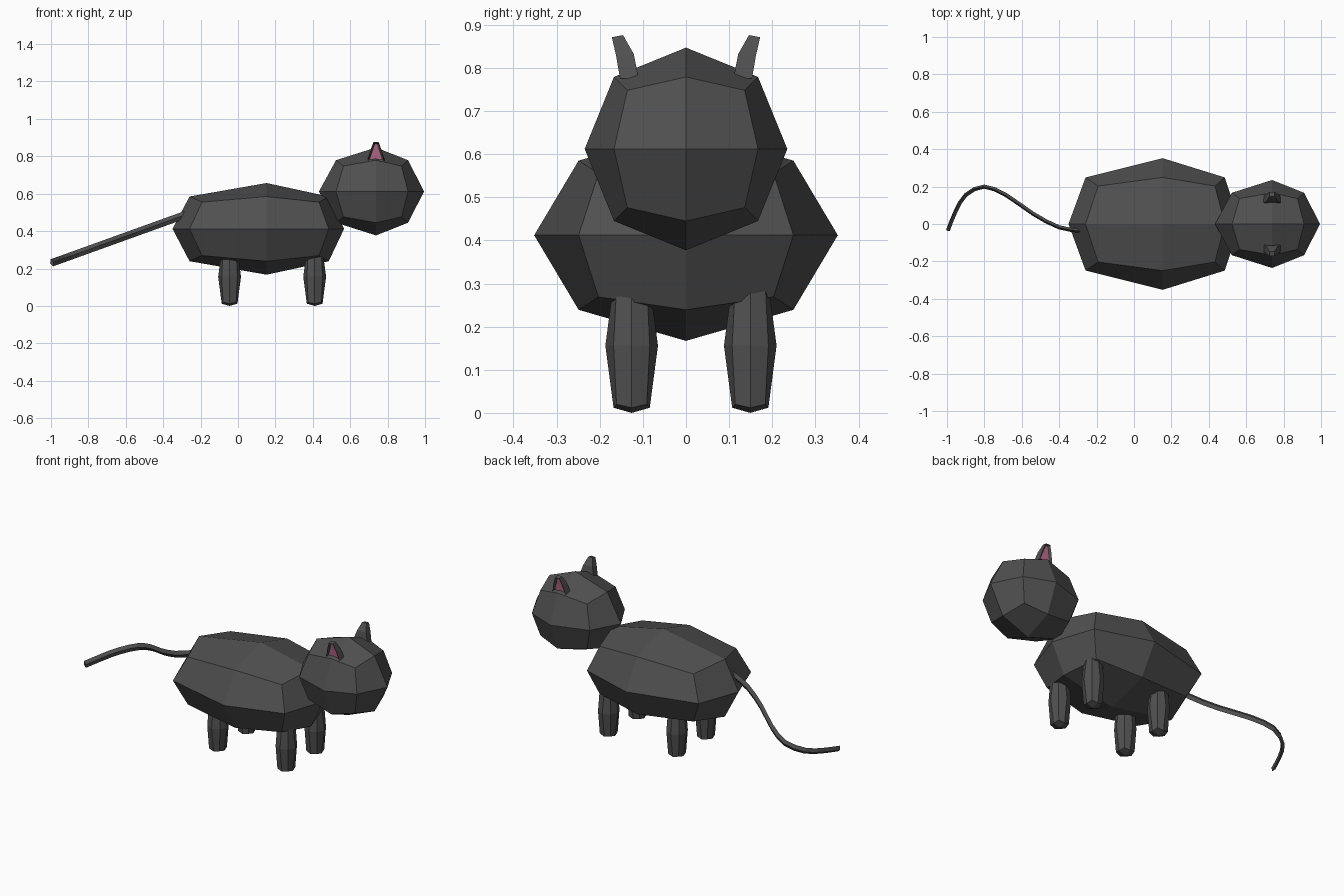
import bpy, bmesh
from mathutils import Vector

if "Cube" in bpy.data.objects:
    bpy.data.objects.remove(bpy.data.objects["Cube"])


def material(name, rgb):
    m = bpy.data.materials.new(name)
    m.diffuse_color = (*rgb, 1)
    m.use_nodes = True
    m.node_tree.nodes["Principled BSDF"].inputs["Base Color"].default_value = m.diffuse_color
    return m


FUR = material("dark_fur", (0.08, 0.08, 0.08))
PINK = material("inner_ear_pink", (0.5, 0.16, 0.27))


def finish(name, bm, mats=(FUR,)):
    bmesh.ops.recalc_face_normals(bm, faces=bm.faces)
    me = bpy.data.meshes.new(name)
    bm.to_mesh(me)
    bm.free()
    for m in mats:
        me.materials.append(m)
    ob = bpy.data.objects.new(name, me)
    bpy.context.collection.objects.link(ob)
    return ob


def quad_ball(name, centre, neg, pos):
    """Cube split once; neg/pos give per-axis offsets for (face, edge, corner) points."""
    bm = bmesh.new()
    bmesh.ops.create_cube(bm, size=2)
    bmesh.ops.subdivide_edges(bm, edges=bm.edges[:], cuts=1, use_grid_fill=True)
    for v in bm.verts:
        s = [round(c) for c in v.co]
        kind = sum(map(abs, s)) - 1
        v.co = Vector(centre) + Vector(
            [0 if c == 0 else pos[i][kind] if c > 0 else -neg[i][kind]
             for i, c in enumerate(s)])
    return finish(name, bm)


def loft(rings):
    """Skin equal-length rings and cap both ends."""
    bm = bmesh.new()
    rows = [[bm.verts.new(p) for p in r] for r in rings]
    n = len(rows[0])
    for a, b in zip(rows, rows[1:]):
        for i in range(n):
            j = (i + 1) % n
            bm.faces.new((a[i], a[j], b[j], b[i]))
    bm.faces.new(rows[0])
    bm.faces.new(rows[-1])
    bmesh.ops.recalc_face_normals(bm, faces=bm.faces)
    return bm


# Body and head: stretched low-poly balls
by, bz = (.352, .249, .203), (.245, .173, .143)
quad_ball("body", (.153, 0, .412), [(.503, .412, .345), by, bz],
          [(.414, .332, .28), by, bz])
hr = (.235, .167, .136)
quad_ball("head", (.738, 0, .612), [(.305, .214, .174), hr, hr],
          [(.257, .171, .136), hr, hr])

# Four legs
lr, lz = (.061, .042, .035), (.156, .144, .136)
for xn, x in (("rear", -.045), ("front", .41)):
    for yn, y in (("right", -.126), ("left", .149)):
        quad_ball(f"{xn}_{yn}_leg", (x, y, .156), [lr, lr, lz], [lr, lr, lz])

# Ears: tapered, curved on the inner side, pink recess on the outer side
EX = .738
for name, s in (("right_ear", -1), ("left_ear", 1)):
    rings = []
    for wo, yo, zo, wi, yi, zi in ((.043, .153, .775, .048, .110, .775),
                                   (.030, .162, .828, .030, .121, .832),
                                   (.014, .172, .871, .014, .146, .876)):
        rings.append([(EX - wo, s * yo, zo), (EX + wo, s * yo, zo),
                      (EX + wi, s * yi, zi), (EX - wi, s * yi, zi)])
    bm = loft(rings)
    outer = [f for f in bm.faces if f.normal.y * s > .8]
    bmesh.ops.inset_region(bm, faces=outer, thickness=.011, depth=-.01)
    for f in outer:
        f.material_index = 1
    finish(name, bm, (FUR, PINK))

# Tail: diamond section swept along an S curve in a sloping plane
pts = [(-.28, -.037), (-.40, -.018), (-.54, .055), (-.68, .152), (-.80, .2),
       (-.90, .155), (-.955, .065), (-.995, -.035)]
ctrl = [Vector((x, y, .483 + .36 * (x + .294))) for x, y in pts]
ctrl = [2 * ctrl[0] - ctrl[1]] + ctrl + [2 * ctrl[-1] - ctrl[-2]]
path = []
for a, b, c, d in zip(ctrl, ctrl[1:], ctrl[2:], ctrl[3:]):
    for t in (0, .5):
        path.append(.5 * (2 * b + (c - a) * t + (2 * a - 5 * b + 4 * c - d) * t * t
                          + (3 * b - a - 3 * c + d) * t ** 3))
path.append(ctrl[-2])
up = Vector((-.36, 0, 1)).normalized()
rings = []
for i, p in enumerate(path):
    tan = (path[min(i + 1, len(path) - 1)] - path[max(i - 1, 0)]).normalized()
    side = tan.cross(up).normalized() * .011
    rings.append([p + up * .02, p + side, p - up * .02, p - side])
finish("tail", loft(rings))
